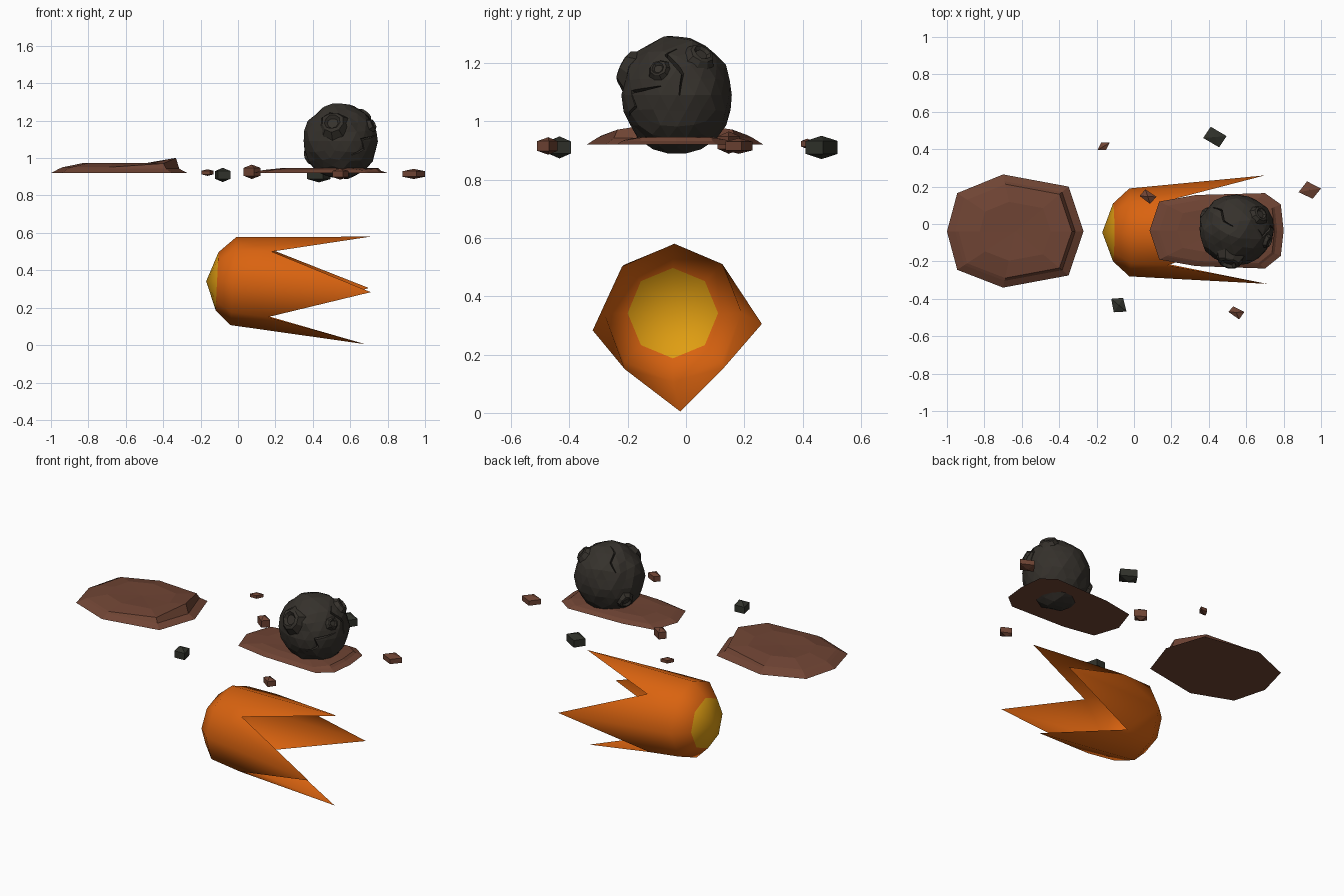
import bpy, bmesh, math, random
from mathutils import Vector

if "Cube" in bpy.data.objects:
    bpy.data.objects.remove(bpy.data.objects["Cube"])

random.seed(4)


def mat(name, rgb):
    m = bpy.data.materials.new(name)
    m.diffuse_color = (*rgb, 1)
    m.use_nodes = True
    m.node_tree.nodes["Principled BSDF"].inputs["Base Color"].default_value = m.diffuse_color
    return m


BROWN = mat("scorched_earth", (.16, .058, .034))
CHAR = mat("charcoal_rock", (.036, .031, .025))
DARK = mat("dark_debris", (.03, .032, .024))
ORANGE = mat("flame_orange", (.70, .125, .005))
YELLOW = mat("flame_yellow", (.74, .34, .006))


def build(name, verts, faces, mats, smooth=False, fix=True):
    me = bpy.data.meshes.new(name)
    me.from_pydata([tuple(v) for v in verts], [], faces)
    for m in mats:
        me.materials.append(m)
    if fix:
        bm = bmesh.new()
        bm.from_mesh(me)
        bmesh.ops.recalc_face_normals(bm, faces=bm.faces)
        bm.to_mesh(me)
        bm.free()
    for p in me.polygons:
        p.use_smooth = smooth
    ob = bpy.data.objects.new(name, me)
    bpy.context.collection.objects.link(ob)
    return ob


def skin(n, rings, first=0):
    """Quads joining consecutive closed rings of n vertices."""
    return [(first + r*n + i, first + r*n + (i+1) % n,
             first + (r+1)*n + (i+1) % n, first + (r+1)*n + i)
            for r in range(rings - 1) for i in range(n)]


# ground patches: stepped low mounds with a raised lip towards +x
def ground_patch(name, outline, centre, steps, lifts):
    n = len(outline)
    verts = []
    for k, (s, z) in enumerate(steps):
        for i, (x, y) in enumerate(outline):
            lift = lifts.get(i, 0) if k == 2 else 0
            verts.append((centre[0] + (x - centre[0])*s,
                          centre[1] + (y - centre[1])*s, z + lift))
    faces = skin(n, len(steps)) + [tuple(range(n))]
    verts.append((*centre, steps[-1][1] - .004))
    top = (len(steps) - 1)*n
    faces += [(top + i, top + (i+1) % n, len(verts) - 1) for i in range(n)]
    return build(name, verts, faces, [BROWN])


ground_patch("impact_mound",
             [(-.27, -.04), (-.35, .2), (-.7, .265), (-.945, .165),
              (-1, -.04), (-.945, -.245), (-.7, -.34), (-.35, -.275)],
             (-.635, -.04),
             [(1, .92), (.88, .943), (.83, .951), (.52, .974)],
             {0: .05, 1: .02, 7: .02})
ground_patch("boulder_bed",
             [(.80, -.035), (.785, .105), (.7, .165), (.33, .155), (.135, .12),
              (.083, -.035), (.135, -.19), (.33, -.225), (.7, -.238), (.785, -.17)],
             (.45, -.035),
             [(1, .92), (.9, .932), (.86, .936), (.6, .946)],
             {0: .01, 1: .008, 9: .008})

# boulder: rough faceted ball
CENTRE = Vector((.548, -.03, 1.09))
SIZE = Vector((.202, .192, .205))
bm = bmesh.new()
bmesh.ops.create_icosphere(bm, subdivisions=3, radius=1)
for v in bm.verts:
    d = v.co.normalized()*random.uniform(.96, 1.02)
    v.co = CENTRE + Vector((d.x*SIZE.x, d.y*SIZE.y, d.z*SIZE.z))
me = bpy.data.meshes.new("boulder")
bm.to_mesh(me)
bm.free()
me.materials.append(CHAR)
boulder = bpy.data.objects.new("boulder", me)
bpy.context.collection.objects.link(boulder)


def on_ball(d, r):
    d = Vector(d).normalized()*r
    return CENTRE + Vector((d.x*SIZE.x, d.y*SIZE.y, d.z*SIZE.z))


# boulder cracks: zigzag wedges cut out of the surface
def crack(k, path, width=.06):
    ds = [Vector(p).normalized() for p in path]
    verts, faces = [], []
    for i, d in enumerate(ds):
        along = ds[min(i+1, len(ds)-1)] - ds[max(i-1, 0)]
        side = d.cross(along).normalized()
        w = width*(.25 if i in (0, len(ds)-1) else 1)
        verts += [on_ball(d + side*w, 1.15), on_ball(d - side*w, 1.15), on_ball(d, .88)]
    faces = skin(3, len(ds)) + [(0, 1, 2), tuple(range(3*len(ds)-3, 3*len(ds)))]
    cutter = build(f"crack_cutter_{k}", verts, faces, [CHAR])
    cutter.hide_render = True
    cutter.hide_viewport = True
    m = boulder.modifiers.new(f"crack_{k}", "BOOLEAN")
    m.object = cutter
    m.operation = 'DIFFERENCE'
    m.solver = 'EXACT'


crack(1, [(.6, 0, .8), (.7, -.2, .68), (.93, .1, .36), (.98, .04, .0)])
crack(2, [(.93, -.3, .15), (.55, -.82, .05), (.62, -.75, -.2), (.3, -.9, -.38)])
crack(3, [(-.1, .1, .98), (-.35, .25, .9), (-.4, .55, .7), (-.62, .6, .45)])


# boulder craters: raised rims around shallow bowls
def crater(k, d, size):
    d = Vector(d).normalized()
    base = on_ball(d, 1)
    u = d.orthogonal().normalized()
    w = d.cross(u)
    n = 9
    profile = [(1.25, -.5), (.85, .22), (.6, .3), (.42, .08)]
    verts = []
    for r, h in profile:
        for i in range(n):
            a = math.tau*i/n
            j = random.uniform(.92, 1.08)
            verts.append(base + (u*math.cos(a) + w*math.sin(a))*r*size*j + d*h*size)
    faces = skin(n, len(profile)) + [tuple(range(n)), tuple(range(3*n, 4*n))]
    build(f"boulder_crater_{k}", verts, faces, [CHAR])


crater(1, (-.2, -.86, .46), .07)
crater(2, (.62, .42, .66), .05)
crater(3, (-.82, .40, -.40), .048)
crater(4, (.88, -.35, .45), .035)

# flame shell: rounded nose opening into four long tongues
N = 8
AXIS = (-.045, .342)
tips = {0: (.70, .26, .305), 2: (.71, -.04, .58),
        4: (.71, -.32, .283), 6: (.68, -.02, .005)}
valleys = {1: (.18, .125, .51), 3: (.18, -.22, .50),
           5: (.16, -.21, .15), 7: (.16, .13, .155)}
ends = {**tips, **valleys}
verts = []
for x, r, tilt in ((-.112, .155, .008), (-.025, .235, .015)):
    for i in range(N):
        a = math.tau*i/N
        verts.append((x + tilt*math.sin(a), AXIS[0] + r*math.cos(a), AXIS[1] + r*math.sin(a)))
verts += [ends[i] for i in range(N)]
verts.append((-.17, *AXIS))
faces = []
for a, b, c, d in skin(N, 3):
    if a < N:
        faces.append((a, b, c, d))
    elif a % 2 == 0:                      # split along tongue edges
        faces += [(a, b, c), (a, c, d)]
    else:
        faces += [(a, b, d), (b, c, d)]
faces += [((i+1) % N, i, 3*N) for i in range(N)]
flame = build("flame_shell", verts, faces, [ORANGE, YELLOW], smooth=True)
for p in flame.data.polygons:
    p.material_index = int(3*N in p.vertices)


# loose debris: four-sided chunks with low points above and below
def debris(name, corners, z0, z1, m):
    zc, h = (z0 + z1)/2, (z1 - z0)/2
    cx = sum(c[0] for c in corners)/4
    cy = sum(c[1] for c in corners)/4
    verts = [(x, y, zc + s*h*.55) for s in (-1, 1) for x, y in corners]
    verts += [(cx, cy, z0), (cx, cy, z1)]
    faces = skin(4, 2)
    for i in range(4):
        faces += [(i, (i+1) % 4, 8), (4 + i, 4 + (i+1) % 4, 9)]
    build(name, verts, faces, [m])


debris("debris_1", [(-.175, .435), (-.13, .435), (-.15, .395), (-.195, .395)], .905, .94, BROWN)
debris("debris_2", [(.41, .52), (.495, .47), (.455, .41), (.37, .46)], .87, .95, DARK)
debris("debris_3", [(.925, .228), (1, .19), (.955, .135), (.88, .17)], .888, .942, BROWN)
debris("debris_4", [(.06, .185), (.12, .145), (.085, .108), (.03, .15)], .888, .965, BROWN)
debris("debris_5", [(-.122, -.4), (-.058, -.395), (-.04, -.468), (-.108, -.472)], .872, .948, DARK)
debris("debris_6", [(.53, -.44), (.59, -.47), (.562, -.51), (.505, -.47)], .885, .945, BROWN)
